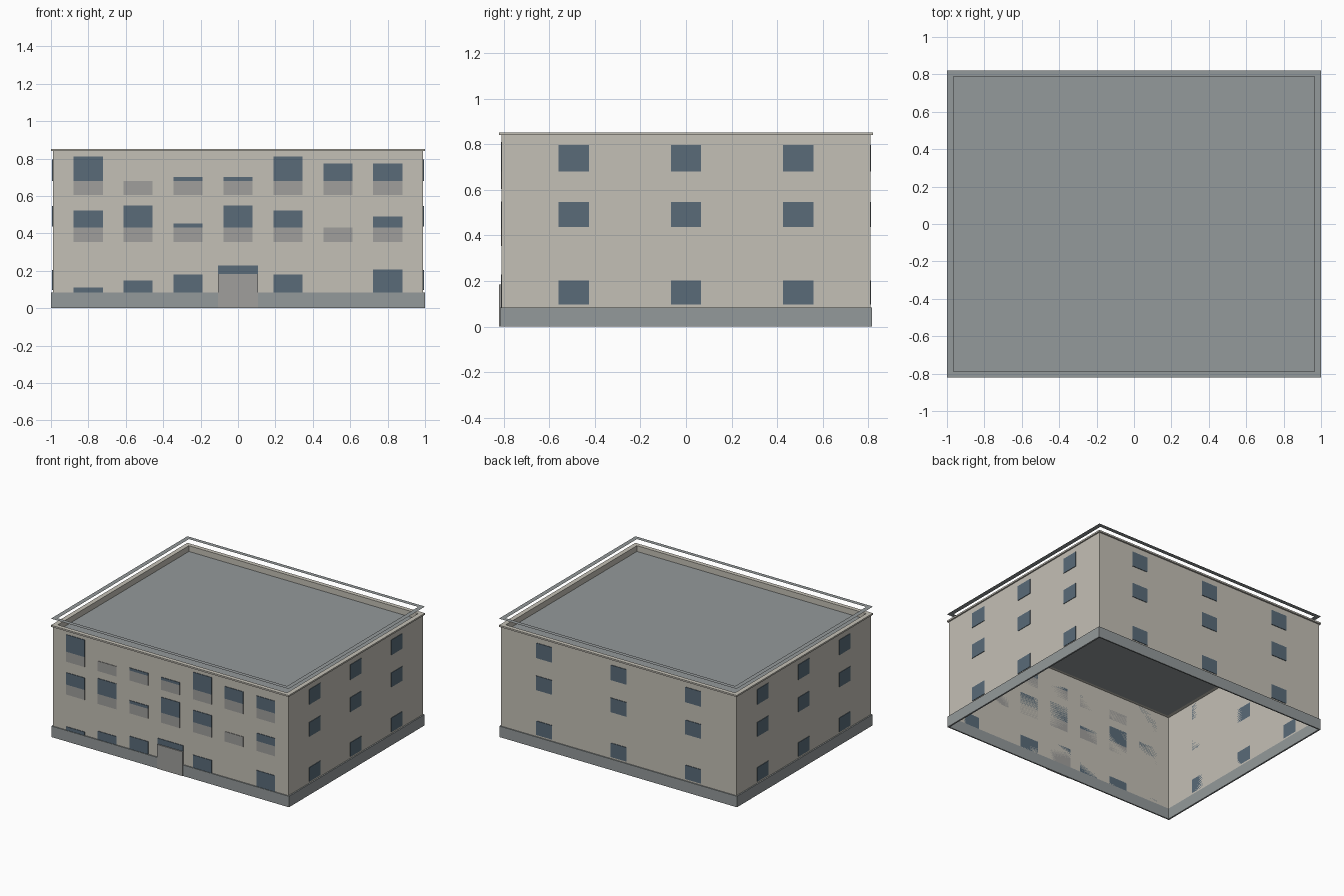
import bpy
import bmesh

cube = bpy.data.objects.get("Cube")
if cube:
    bpy.data.objects.remove(cube, do_unlink=True)


def material(name, rgb):
    m = bpy.data.materials.new(name)
    m.use_nodes = True
    m.diffuse_color = (*rgb, 1)
    m.node_tree.nodes["Principled BSDF"].inputs["Base Color"].default_value = (*rgb, 1)
    return m


BEIGE = material("beige plaster", (0.55, 0.525, 0.465))
GREY = material("blue grey concrete", (0.295, 0.32, 0.325))
PALE = material("pale grey panel", (0.35, 0.347, 0.335))
GLASS = material("dark blue glass", (0.1, 0.147, 0.19))


def finish(name, bm, mat, fix_normals=True):
    if fix_normals:
        bmesh.ops.recalc_face_normals(bm, faces=bm.faces)
    mesh = bpy.data.meshes.new(name)
    bm.to_mesh(mesh)
    bm.free()
    mesh.materials.append(mat)
    obj = bpy.data.objects.new(name, mesh)
    bpy.context.collection.objects.link(obj)
    return obj


def box(name, x, y, z, mat):
    """Box between the (low, high) pairs x, y and z."""
    bm = bmesh.new()
    bmesh.ops.create_cube(bm, size=1)
    for v in bm.verts:
        v.co = [r[0] if c < 0 else r[1] for c, r in zip(v.co, (x, y, z))]
    return finish(name, bm, mat)


def loop(bm, hx, hy, z):
    return [bm.verts.new((sx * hx, sy * hy, z))
            for sx, sy in ((-1, -1), (1, -1), (1, 1), (-1, 1))]


def bridge(bm, a, b):
    for i in range(4):
        j = (i + 1) % 4
        bm.faces.new((a[i], a[j], b[j], b[i]))


def frame(name, outer, inner, z0, z1, mat):
    """Rectangular ring with a solid cross-section."""
    bm = bmesh.new()
    rings = [loop(bm, *outer, z0), loop(bm, *outer, z1),
             loop(bm, *inner, z1), loop(bm, *inner, z0)]
    for i in range(4):
        bridge(bm, rings[i], rings[(i + 1) % 4])
    return finish(name, bm, mat)


WALL = (0.99, 0.808)
EDGE = (1.0, 0.82)
INNER = (0.965, 0.788)
PLINTH_TOP = 0.083
PROUD = 0.004

# Hollow wall shell, open below
bm = bmesh.new()
bridge(bm, loop(bm, *WALL, 0), loop(bm, *WALL, 0.84))
finish("walls", bm, BEIGE, False)

# Plinth, parapet and coping
frame("plinth", (1.0, 0.816), (0.988, 0.806), 0, PLINTH_TOP, GREY)
frame("parapet", (0.989, 0.807), INNER, 0.808, 0.84, BEIGE)
frame("coping", EDGE, INNER, 0.84, 0.852, BEIGE)

# Flat roof sheet
bm = bmesh.new()
bm.faces.new(loop(bm, 0.989, 0.807, 0.808))
finish("roof", bm, GREY, False)

# Thin flat rail above the parapet
bm = bmesh.new()
bridge(bm, loop(bm, *EDGE, 0.902), loop(bm, *INNER, 0.902))
finish("roof_rail", bm, GREY, False)

# Front windows: sill height and the top of each pane by column
front_y = (-WALL[1] - PROUD, -WALL[1])
front_floors = [
    (PLINTH_TOP, (0.11, 0.147, 0.18, None, 0.18, None, 0.206)),
    (0.43, (0.521, 0.548, 0.452, 0.548, 0.521, None, 0.49)),
    (0.68, (0.81, None, 0.7, 0.7, 0.81, 0.773, 0.773)),
]
for floor, (sill, tops) in enumerate(front_floors):
    for col, top in enumerate(tops):
        x = (col - 3) * 0.267
        span = (x - 0.078, x + 0.078)
        if top:
            box(f"front_window_{floor}_{col}", span, front_y, (sill, top), GLASS)
        if floor:
            box(f"front_panel_{floor}_{col}", span, front_y, (sill - 0.076, sill), PALE)

# Entrance door with a glazed strip over it
box("door", (-0.107, 0.107), (-0.82, -WALL[1]), (0, 0.184), PALE)
box("door_transom", (-0.107, 0.107), front_y, (0.184, 0.228), GLASS)

# Three by three windows on the back and both sides
for floor, z in enumerate(((0.096, 0.203), (0.437, 0.546), (0.681, 0.796))):
    for col in (-1, 0, 1):
        x, y = col * 0.627, col * 0.492
        tag = f"{floor}_{col + 1}"
        box("back_window_" + tag, (x - 0.066, x + 0.066),
            (WALL[1], WALL[1] + PROUD), z, GLASS)
        for side, name in ((1, "left"), (-1, "right")):
            xs = sorted((side * WALL[0], side * (WALL[0] + PROUD)))
            box(f"{name}_window_{tag}", xs, (y - 0.066, y + 0.066), z, GLASS)
